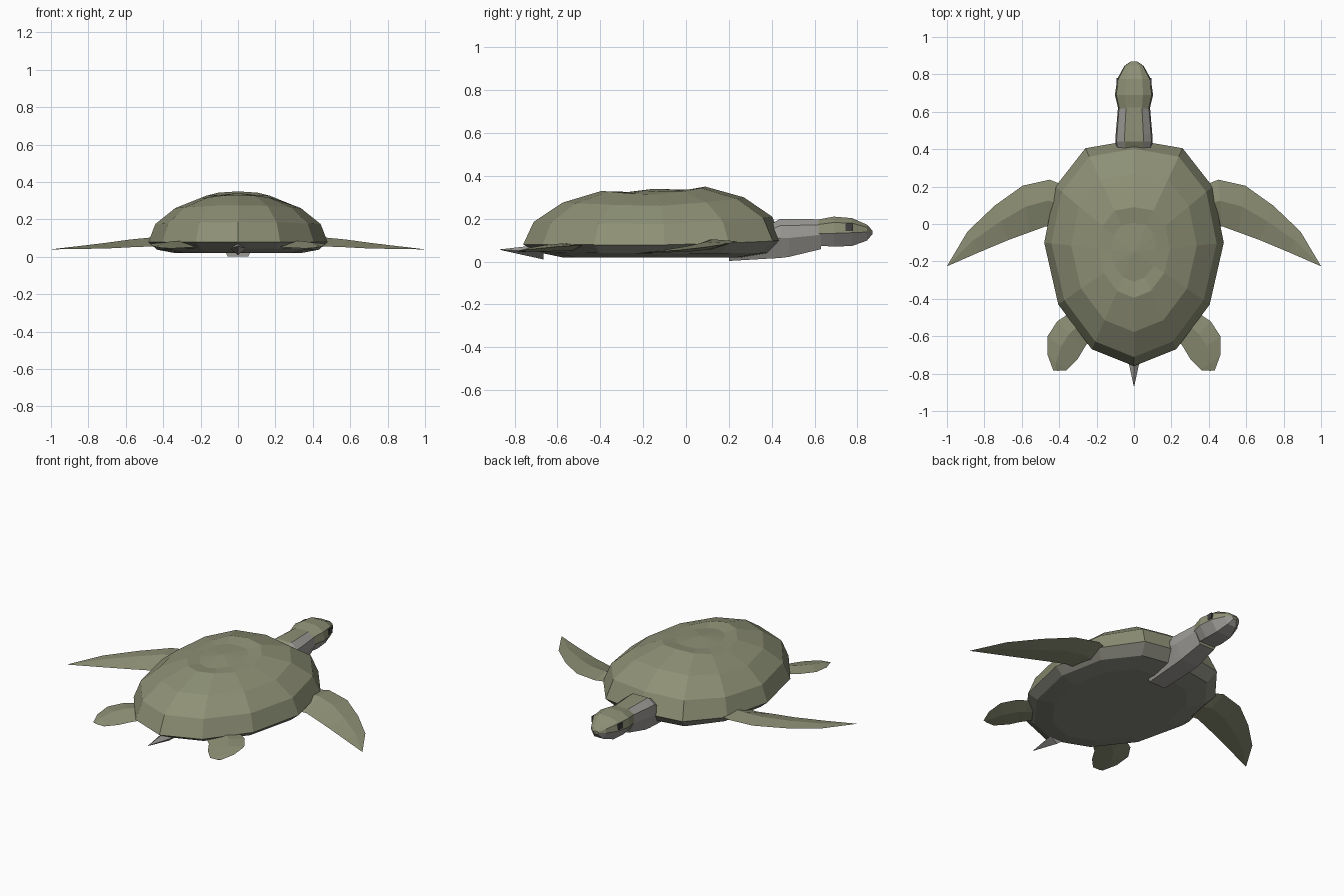
import bpy, bmesh
from mathutils import Vector

if "Cube" in bpy.data.objects:
    bpy.data.objects.remove(bpy.data.objects["Cube"])


def material(name, rgb):
    m = bpy.data.materials.new(name)
    m.diffuse_color = (*rgb, 1)
    m.use_nodes = True
    m.node_tree.nodes["Principled BSDF"].inputs["Base Color"].default_value = m.diffuse_color
    return m


OLIVE = material("olive", (0.27, 0.28, 0.18))
GREY = material("pale_grey", (0.34, 0.33, 0.31))
BELLY = material("belly", (0.25, 0.25, 0.21))
DARK = material("dark", (0.05, 0.05, 0.05))


def loft(name, sections, mats, pick=None, caps=(True, True)):
    """Skin a list of equal-length closed sections; pick(i, j) gives a material slot."""
    bm = bmesh.new()
    rings = [[bm.verts.new(p) for p in s] for s in sections]
    n = len(rings[0])
    for i, (a, b) in enumerate(zip(rings, rings[1:])):
        for j in range(n):
            k = (j + 1) % n
            f = bm.faces.new((a[j], a[k], b[k], b[j]))
            f.material_index = pick(i, j) if pick else 0
    if caps[0]:
        f = bm.faces.new(rings[0])
        f.material_index = len(mats) - 1
    if caps[1]:
        f = bm.faces.new(rings[-1])
        f.material_index = 0
    bmesh.ops.remove_doubles(bm, verts=bm.verts, dist=0.0005)
    bmesh.ops.recalc_face_normals(bm, faces=bm.faces)
    me = bpy.data.meshes.new(name)
    bm.to_mesh(me)
    bm.free()
    for m in mats:
        me.materials.append(m)
    ob = bpy.data.objects.new(name, me)
    bpy.context.collection.objects.link(ob)
    return ob


# Shell: twelve-sided outline scaled into rings, with a raised keel
half = [(0, .45), (.26, .405), (.42, .2), (.48, -.1), (.405, -.43), (.225, -.67), (0, -.76)]
outline = half + [(-x, y) for x, y in half[-2:0:-1]]
CY = -.15


def shell_ring(scale, z_side, z_front, z_back):
    ring = []
    for x, y in outline:
        d = Vector((x, y - CY))
        c = d.normalized().y
        z = z_side + ((z_front if c > 0 else z_back) - z_side) * c * c
        ring.append((d.x * scale, CY + d.y * scale, z))
    return ring


shell_rings = [
    shell_ring(.70, .02, .02, .02),      # belly
    shell_ring(.90, .038, .04, .045),
    shell_ring(1.0, .078, .10, .08),     # rim
    shell_ring(.92, .175, .21, .185),
    shell_ring(.70, .26, .30, .275),
    shell_ring(.40, .312, .35, .33),
    shell_ring(.26, .327, .335, .32),
    shell_ring(.0, .34, .34, .34),
]
loft("shell", shell_rings, [OLIVE, BELLY], lambda i, j: 1 if i < 2 else 0, (True, False))


# Neck and head: eight-sided sections along y
def section(y, w, top, mid, low, wt, wb):
    up = mid + (top - mid) * .65
    right = [(wt, y, top), (w * .93, y, up), (w, y, mid), (wb, y, low)]
    return right + [(-x, yy, z) for x, yy, z in reversed(right)]


loft("neck", [section(.20, .07, .06, .03, .003, .03, .055),
              section(.44, .10, .20, .11, .017, .05, .06),
              section(.48, .098, .20, .11, .022, .05, .06),
              section(.63, .085, .197, .125, .058, .042, .05)],
     [OLIVE, GREY], lambda i, j: 0 if j == 7 else 1)

loft("head", [section(.61, .083, .195, .13, .075, .042, .05),
              section(.69, .102, .21, .132, .07, .048, .055),
              section(.775, .09, .203, .135, .073, .045, .05),
              section(.845, .052, .172, .138, .098, .03, .03),
              section(.87, .016, .145, .138, .128, .008, .008)],
     [OLIVE, GREY], lambda i, j: 1 if j in (2, 3, 4) else 0)


# Flippers: diamond sections between leading and trailing edge
def flipper(name, stations, side):
    secs = []
    for lx, ly, lz, tx, ty, tz, thick in stations:
        a, b = Vector((lx, ly, lz)), Vector((tx, ty, tz))
        m = a.lerp(b, .45)
        up = Vector((0, 0, thick))
        secs.append([(p.x * side, p.y, p.z) for p in (a, m + up, b, m - up * .7)])
    return loft(name, secs, [OLIVE])


front = [(.36, .20, .09, .38, -.02, .055, .03),
         (.45, .237, .095, .47, -.012, .055, .027),
         (.595, .205, .085, .56, -.045, .052, .022),
         (.745, .098, .068, .67, -.085, .046, .016),
         (.89, -.04, .053, .83, -.152, .042, .008),
         (1.0, -.225, .04, .995, -.224, .04, .0)]
rear = [(.31, -.44, .07, .18, -.58, .06, .018),
        (.365, -.49, .075, .255, -.645, .05, .02),
        (.41, -.52, .075, .27, -.67, .05, .02),
        (.462, -.6, .07, .30, -.72, .047, .018),
        (.462, -.7, .06, .36, -.782, .045, .01),
        (.432, -.782, .052, .41, -.785, .048, .001)]
for side, tag in ((1, "right"), (-1, "left")):
    flipper("front_flipper_" + tag, front, side)
    flipper("rear_flipper_" + tag, rear, side)
    # Eyes
    bpy.ops.mesh.primitive_cube_add(size=1, location=(.083 * side, .762, .16))
    eye = bpy.context.object
    eye.name = "eye_" + tag
    eye.scale = (.022, .036, .034)
    eye.data.materials.append(DARK)

# Tail: four-sided spike
loft("tail", [[(.045, -.665, .045), (0, -.665, .08), (-.045, -.665, .045), (0, -.665, .01)],
              [(.001, -.869, .056), (0, -.87, .057), (-.001, -.869, .056), (0, -.869, .055)]],
     [GREY])
